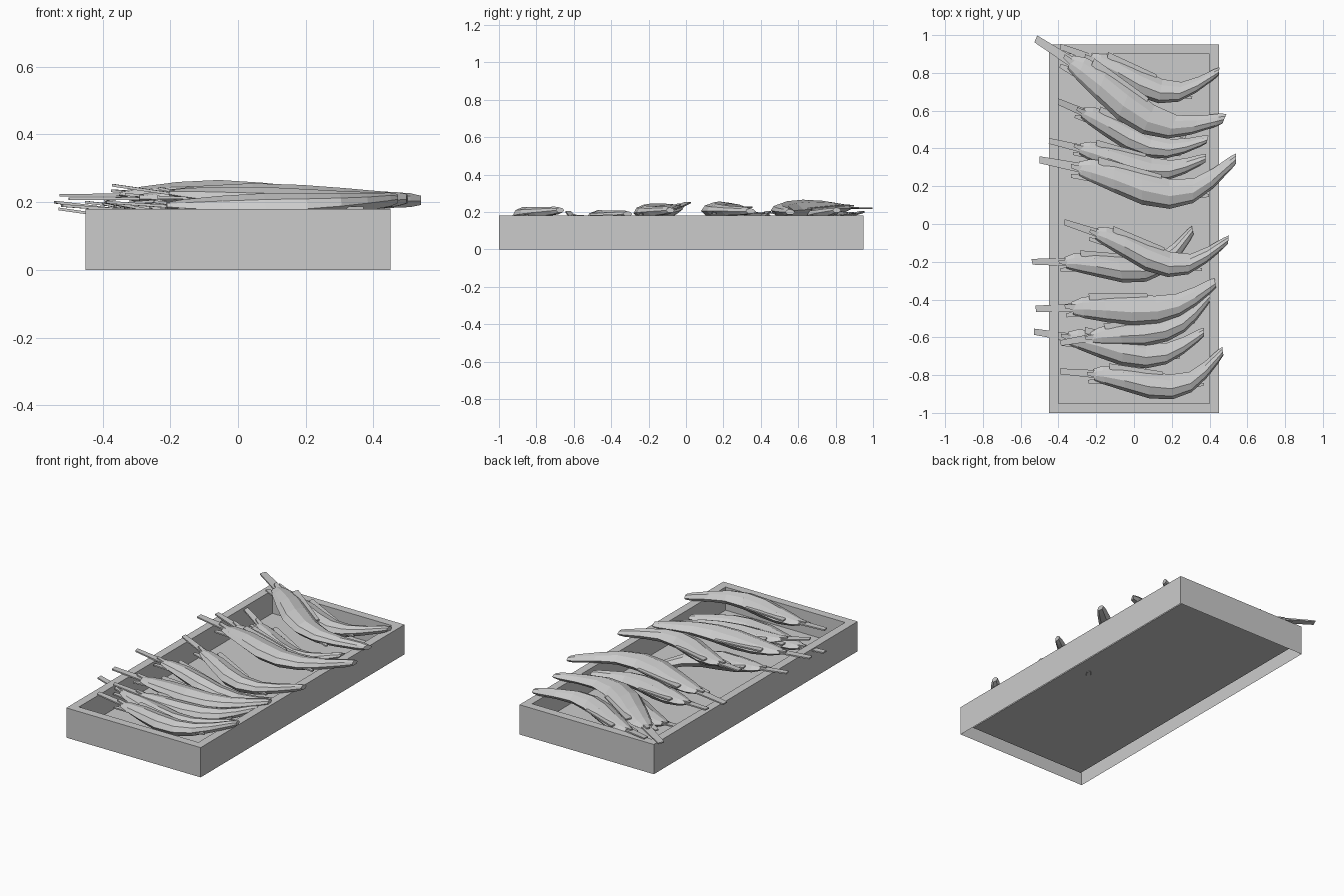
import bpy, bmesh, math
from mathutils import Vector

cube = bpy.data.objects.get("Cube")
if cube:
    bpy.data.objects.remove(cube)

GREY = (0.6, 0.6, 0.6, 1)
grey = bpy.data.materials.new("plain grey")
grey.use_nodes = True
grey.diffuse_color = GREY
grey.node_tree.nodes["Principled BSDF"].inputs["Base Color"].default_value = GREY


def loft(bm, rings, cap_start=True, cap_end=True):
    """Skin a row of closed rings with flat quads."""
    rows = [[bm.verts.new(p) for p in ring] for ring in rings]
    n = len(rows[0])
    for a, b in zip(rows, rows[1:]):
        for i in range(n):
            bm.faces.new((a[i], a[(i + 1) % n], b[(i + 1) % n], b[i]))
    if cap_start:
        bm.faces.new(rows[0][::-1])
    if cap_end:
        bm.faces.new(rows[-1])


def finish(bm, name, closed=True):
    if closed:
        bmesh.ops.recalc_face_normals(bm, faces=bm.faces[:])
    mesh = bpy.data.meshes.new(name)
    bm.to_mesh(mesh)
    bm.free()
    mesh.materials.append(grey)
    obj = bpy.data.objects.new(name, mesh)
    bpy.context.collection.objects.link(obj)


# Tray: thin outer skirt open underneath, flat rim, inner walls and raised floor
def tray_ring(inset, z):
    x, low, high = 0.45 - inset, -1 + inset, 0.95 - inset
    return [(-x, low, z), (x, low, z), (x, high, z), (-x, high, z)]


bm = bmesh.new()
loft(bm, [tray_ring(0, 0), tray_ring(0, 0.18), tray_ring(0.05, 0.18),
          tray_ring(0.05, 0.04)], cap_start=False)
finish(bm, "tray", closed=False)

# Fish outline along its length: position, sideways bow, half width, half height
STATIONS = [(0.20, 0.26, 0.035, 0.012), (0.26, 0.32, 0.058, 0.024),
            (0.38, 0.52, 0.078, 0.038), (0.52, 0.82, 0.086, 0.046),
            (0.66, 1.00, 0.076, 0.042), (0.78, 0.92, 0.062, 0.034),
            (0.88, 0.58, 0.050, 0.026), (0.97, 0.16, 0.036, 0.021),
            (1.00, 0.02, 0.026, 0.014)]
# Unit cross-section: ridged back, softer belly
SECTION = [(-1, -0.1), (-0.5, 0.75), (0.15, 1), (0.75, 0.6),
           (1, -0.1), (0.5, -0.95), (-0.5, -0.95)]


def fish(name, start, tip, bow, heights):
    a, b = Vector(start), Vector(tip)
    along = b - a
    length = along.length
    side = Vector((along.y, -along.x)) / length
    z0, zm, z1 = heights
    rise = zm - (z0 + z1) / 2

    def place(u, v, w):
        p = a + along * u + side * v * length
        return Vector((p.x, p.y, z0 + (z1 - z0) * u
                       + rise * math.sin(math.pi * u) + w))

    # Body with a blunt bent end
    bm = bmesh.new()
    loft(bm, [[place(u, s * bow + c * w, d * h) for c, d in SECTION]
              for u, s, w, h in STATIONS])

    # Flat strips trailing from the narrow end
    def strip(u0, v0, u1, v1, w0, w1, lift):
        t = 0.004
        loft(bm, [[place(u, v + c * w, lift * k + d * t)
                   for c, d in ((-1, -1), (1, -1), (1, 1), (-1, 1))]
                  for u, v, w, k in ((u0, v0, w0, 1), (u1, v1, w1, 0))])

    root = bow * 0.3
    strip(0, 0, 0.26, root, 0.018, 0.026, 0)
    strip(0.16, root - 0.02, 0.34, bow * 0.5, 0.010, 0.03, 0.012)
    strip(0.16, root + 0.03, 0.34, bow * 0.55, 0.010, 0.03, -0.014)
    # Broad side fin lying against the body
    strip(0.30, bow * 0.4 - 0.065, 0.62, bow * 0.95 - 0.06, 0.018, 0.03, 0.015)
    # Small belly fin near the bent end
    strip(0.86, bow + 0.01, 0.58, bow, 0.008, 0.04, -0.015)
    finish(bm, name)


CATCH = [
    ((-0.39, 0.94), (0.45, 0.81), 0.18, (0.20, 0.17, 0.21)),
    ((-0.52, 0.98), (0.48, 0.56), 0.15, (0.22, 0.22, 0.20)),
    ((-0.43, 0.66), (0.39, 0.45), 0.13, (0.17, 0.09, 0.17)),
    ((-0.45, 0.44), (0.38, 0.35), 0.11, (0.20, 0.16, 0.16)),
    ((-0.50, 0.34), (0.54, 0.35), 0.18, (0.21, 0.21, 0.205)),
    ((-0.37, 0.01), (0.50, -0.08), 0.19, (0.25, 0.20, 0.21)),
    ((-0.54, -0.20), (0.31, -0.03), 0.18, (0.20, 0.14, 0.05)),
    ((-0.52, -0.45), (0.43, -0.31), 0.10, (0.19, 0.165, 0.19)),
    ((-0.39, -0.63), (0.40, -0.38), 0.12, (0.20, 0.14, 0.17)),
    ((-0.53, -0.57), (0.37, -0.57), 0.14, (0.18, 0.13, 0.15)),
    ((-0.39, -0.78), (0.47, -0.67), 0.18, (0.20, 0.18, 0.21)),
]
for i, spec in enumerate(CATCH, 1):
    fish(f"fish_{i}", *spec)
